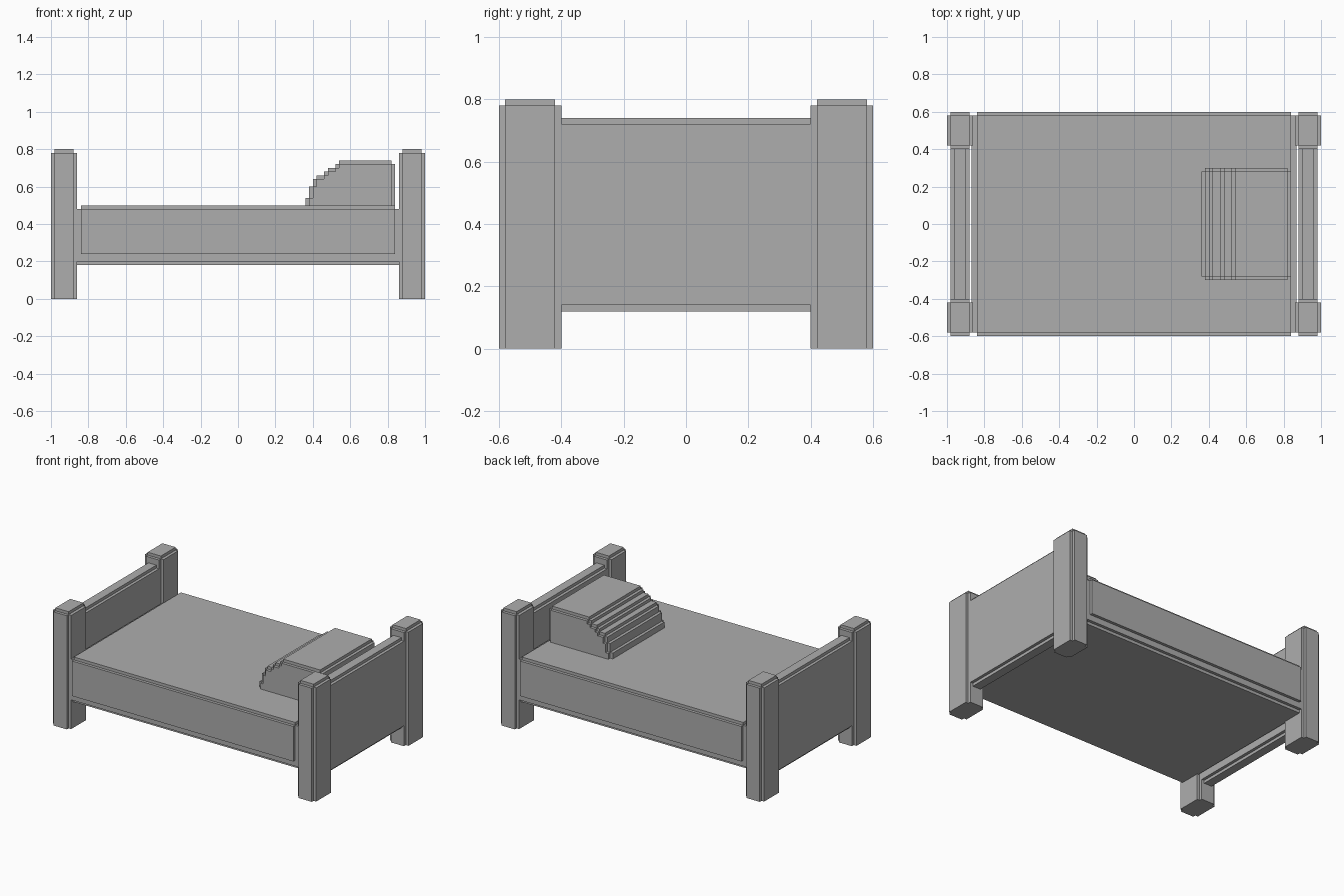
import bpy
import bmesh
from mathutils import Vector

cube = bpy.data.objects.get("Cube")
if cube:
    bpy.data.objects.remove(cube, do_unlink=True)

STEP = 0.02  # size of every stepped edge

grey = bpy.data.materials.new("plain grey")
grey.use_nodes = True
grey.diffuse_color = (0.42, 0.42, 0.42, 1)
grey.node_tree.nodes["Principled BSDF"].inputs["Base Color"].default_value = grey.diffuse_color


def place(axis, a, b, h):
    """Point from two outline coordinates and a height along an axis."""
    return Vector({"x": (h, a, b), "y": (a, h, b), "z": (a, b, h)}[axis])


def add_prism(bm, outline, axis, low, high):
    """Extrude a closed outline along an axis."""
    face = bm.faces.new([bm.verts.new(place(axis, a, b, low)) for a, b in outline])
    grown = bmesh.ops.extrude_face_region(bm, geom=[face])["geom"]
    moved = [v for v in grown if isinstance(v, bmesh.types.BMVert)]
    bmesh.ops.translate(bm, verts=moved, vec=place(axis, 0, 0, high - low))


def rect(a0, a1, b0, b1):
    return [(a0, b0), (a1, b0), (a1, b1), (a0, b1)]


def notched(a0, a1, b0, b1, s=STEP):
    """Rectangle with a square step cut out of each corner."""
    return [(a0 + s, b0), (a1 - s, b0), (a1 - s, b0 + s), (a1, b0 + s),
            (a1, b1 - s), (a1 - s, b1 - s), (a1 - s, b1), (a0 + s, b1),
            (a0 + s, b1 - s), (a0, b1 - s), (a0, b0 + s), (a0 + s, b0 + s)]


def build(name, *prisms):
    bm = bmesh.new()
    for prism in prisms:
        add_prism(bm, *prism)
    bmesh.ops.recalc_face_normals(bm, faces=bm.faces)
    mesh = bpy.data.meshes.new(name)
    bm.to_mesh(mesh)
    bm.free()
    mesh.materials.append(grey)
    obj = bpy.data.objects.new(name, mesh)
    bpy.context.collection.objects.link(obj)
    return obj


def span(side, low, high):
    """Mirror a range to the chosen side."""
    return tuple(sorted((side * low, side * high)))


# Corner posts with caps, and the two end boards between them
for sx, end in ((-1, "foot"), (1, "head")):
    for sy, face in ((-1, "front"), (1, "back")):
        build(f"{end}_{face}_post",
              (notched(*span(sx, 0.86, 1), *span(sy, 0.4, 0.6)), "z", 0, 0.78),
              (rect(*span(sx, 0.88, 0.98), *span(sy, 0.42, 0.58)), "z", 0.78, 0.8))
    build(f"{end}board", (notched(*span(sx, 0.88, 0.98), 0.12, 0.74), "y", -0.41, 0.41))

# Bed frame with a stepped lower edge
build("bed_frame",
      (rect(-0.58, 0.58, 0.2, 0.48), "x", -0.87, 0.87),
      (rect(-0.56, 0.56, 0.18, 0.2), "x", -0.87, 0.87))

# Blanket that hangs over both long sides
build("blanket",
      ([(-0.6, 0.24), (0.6, 0.24), (0.6, 0.48), (0.58, 0.48),
        (0.58, 0.5), (-0.58, 0.5), (-0.58, 0.48), (-0.6, 0.48)], "x", -0.84, 0.84))

# Pillow: stepped slope, with a smaller copy of the profile on each side
starts = [0.36, 0.38, 0.40, 0.42, 0.46, 0.48, 0.52, 0.54]
heights = [0.54, 0.60, 0.64, 0.66, 0.68, 0.70, 0.72, 0.74]


def stairs(xs, zs):
    points, z = [], 0.5
    for x, top in zip(xs, zs):
        points += [(x, z), (x, top)]
        z = top
    return points


core = stairs(starts, heights) + [(0.82, 0.74), (0.82, 0.72), (0.84, 0.72), (0.84, 0.5)]
cheek = stairs(starts[1:], heights[:-1]) + [(0.82, 0.72), (0.82, 0.5)]
build("pillow", (core, "y", -0.28, 0.28),
      (cheek, "y", -0.3, -0.28), (cheek, "y", 0.28, 0.3))
